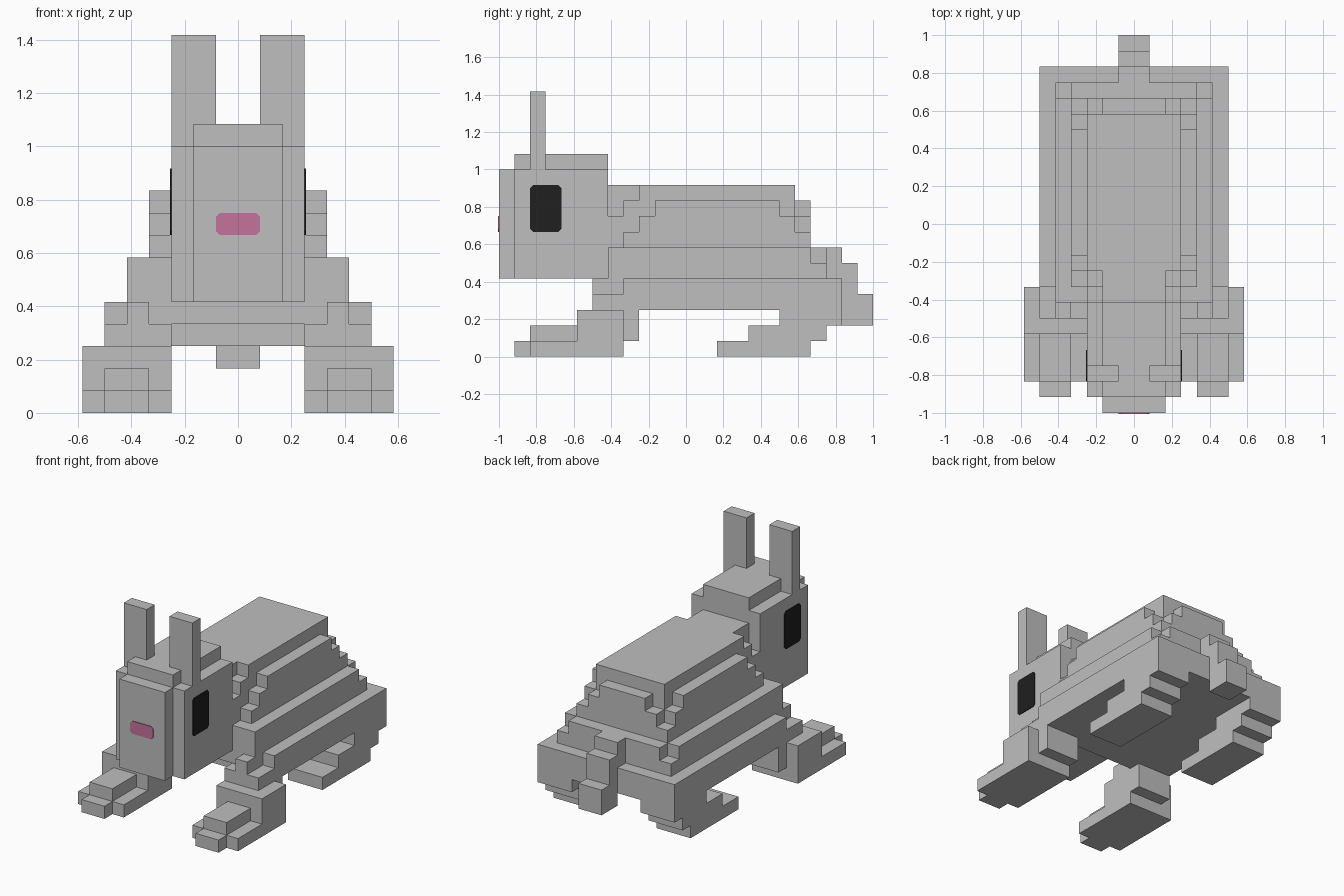
import bpy, bmesh

cube = bpy.data.objects.get("Cube")
if cube:
    bpy.data.objects.remove(cube, do_unlink=True)

U = 1 / 12  # one block


def material(name, rgb):
    m = bpy.data.materials.new(name)
    m.use_nodes = True
    m.diffuse_color = (*rgb, 1)
    m.node_tree.nodes["Principled BSDF"].inputs["Base Color"].default_value = (*rgb, 1)
    return m


GREY = material("grey fur", (0.52, 0.52, 0.52))
BLACK = material("black eye", (0.014, 0.014, 0.014))
PINK = material("pink nose", (0.56, 0.17, 0.33))


def finish(name, bm, mat):
    bmesh.ops.recalc_face_normals(bm, faces=bm.faces)
    mesh = bpy.data.meshes.new(name)
    bm.to_mesh(mesh)
    bm.free()
    mesh.materials.append(mat)
    ob = bpy.data.objects.new(name, mesh)
    bpy.context.collection.objects.link(ob)
    return ob


def add_box(bm, x0, x1, y0, y1, z0, z1):
    lo, hi = (x0, y0, z0), (x1, y1, z1)
    for v in bmesh.ops.create_cube(bm, size=1)["verts"]:
        v.co = [(hi[i] if v.co[i] > 0 else lo[i]) * U for i in range(3)]


def blocks(name, rows):
    """Centred blocks: half width, y0, y1, z0, z1."""
    bm = bmesh.new()
    for w, *r in rows:
        add_box(bm, -w, w, *r)
    return finish(name, bm, GREY)


def paired(name, rows):
    """Left and right copies of blocks: x0, x1, y0, y1, z0, z1."""
    for side, s in (("left", 1), ("right", -1)):
        bm = bmesh.new()
        for x0, x1, *r in rows:
            add_box(bm, min(s * x0, s * x1), max(s * x0, s * x1), *r)
        finish(f"{side}_{name}", bm, GREY)


def plate(name, mat, axis, at, a0, a1, z0, z1):
    """Thin painted plate with clipped corners, facing along axis."""
    c, t = 0.18, 0.06
    outline = [(a0 + c, z0), (a1 - c, z0), (a1, z0 + c), (a1, z1 - c),
               (a1 - c, z1), (a0 + c, z1), (a0, z1 - c), (a0, z0 + c)]
    out = t if at > 0 else -t
    bm = bmesh.new()
    pts = [(at, a, z) if axis == "x" else (a, at, z) for a, z in outline]
    face = bm.faces.new([bm.verts.new([k * U for k in p]) for p in pts])
    new = bmesh.ops.extrude_face_region(bm, geom=[face])["geom"]
    shift = (out * U, 0, 0) if axis == "x" else (0, out * U, 0)
    bmesh.ops.translate(bm, vec=shift,
                        verts=[g for g in new if isinstance(g, bmesh.types.BMVert)])
    finish(name, bm, mat)


# Body, stepped in from the belly to the back
blocks("lower_body", [(6, -4, 10, 3, 5), (4, -5, -4, 4, 5)])
blocks("middle_body", [(5, -5, 8, 5, 7), (5, 8, 9, 5, 6), (4, 8, 9, 6, 7)])
blocks("upper_body", [(4, -4, 8, 7, 8), (3, -5, -4, 7, 9),
                      (4, -3, 7, 8, 9), (3, -4, 8, 8, 9),
                      (4, -2, 6, 9, 10), (3, -4, 7, 9, 10), (2, -5, 8, 9, 10)])
blocks("back", [(3, -3, 7, 10, 11), (2, -5, -3, 10, 11)])

# Tail, stepping down and outwards
blocks("tail", [(1, 9, 10, 5, 7), (1, 10, 11, 2, 6), (1, 11, 12, 2, 4)])

# Head and ears
blocks("head", [(3, -11, -5, 5, 12), (2, -11, -5, 12, 13)])
blocks("snout", [(2, -12, -11, 5, 12)])
paired("ear", [(1, 3, -10, -9, 12, 17)])

# Legs
paired("shoulder", [(4, 5, -6, -4, 4, 5), (3, 6, -6, -4, 3, 4)])
paired("front_leg", [(3, 7, -7, -4, 0, 3), (3, 6, -4, -3, 1, 3)])
paired("front_foot", [(4, 6, -10, -7, 0, 2), (4, 6, -11, -10, 0, 1),
                      (3, 4, -10, -7, 0, 1), (6, 7, -10, -7, 0, 1)])
paired("hind_leg", [(3, 6, 6, 10, 2, 3), (3, 6, 4, 9, 1, 2), (3, 6, 2, 8, 0, 1)])

# Face
plate("left_eye", BLACK, "x", 3, -10, -8, 8, 11)
plate("right_eye", BLACK, "x", -3, -10, -8, 8, 11)
plate("nose", PINK, "y", -12, -1, 1, 8, 9)
